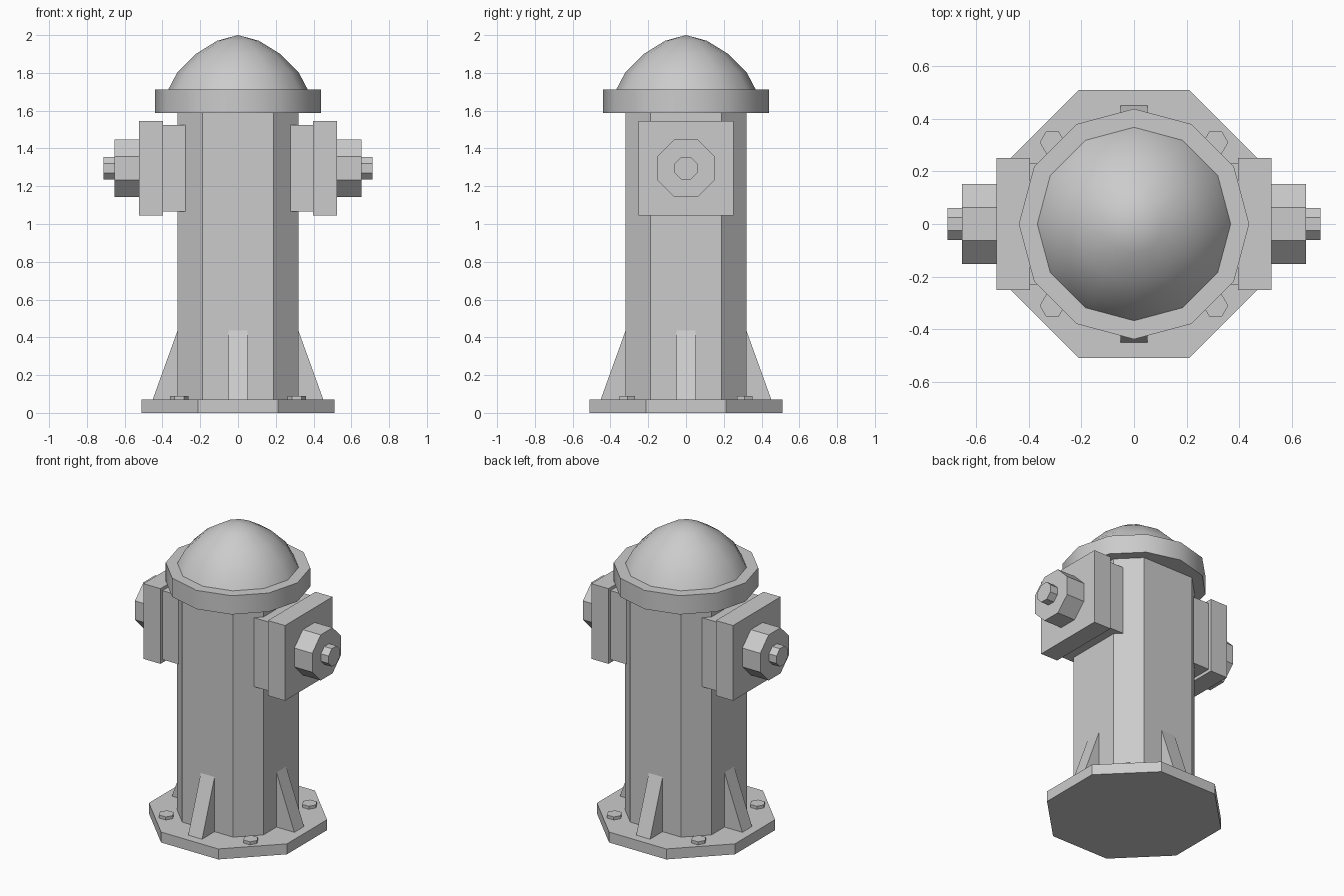
import bpy, bmesh
from math import cos, sin, pi, radians
from mathutils import Matrix

if "Cube" in bpy.data.objects:
    bpy.data.objects.remove(bpy.data.objects["Cube"])


def finish(name, bm, matrix=None):
    bmesh.ops.remove_doubles(bm, verts=bm.verts, dist=1e-5)
    if matrix:
        bm.transform(matrix)
    bmesh.ops.recalc_face_normals(bm, faces=bm.faces)
    mesh = bpy.data.meshes.new(name)
    bm.to_mesh(mesh)
    bm.free()
    ob = bpy.data.objects.new(name, mesh)
    bpy.context.collection.objects.link(ob)
    return ob


def prism(name, points, z0, z1, matrix=None):
    """Extrude a flat outline from z0 to z1, then place it."""
    bm = bmesh.new()
    face = bm.faces.new([bm.verts.new((x, y, z0)) for x, y in points])
    top = bmesh.ops.extrude_face_region(bm, geom=[face])["geom"]
    bmesh.ops.translate(bm, vec=(0, 0, z1 - z0),
                        verts=[v for v in top if isinstance(v, bmesh.types.BMVert)])
    return finish(name, bm, matrix)


def ngon(n, r, start=0.0, cx=0.0, cy=0.0):
    return [(cx + r * cos(start + i * 2 * pi / n),
             cy + r * sin(start + i * 2 * pi / n)) for i in range(n)]


def rect(a, b):
    return [(-a, -b), (a, -b), (a, b), (-a, b)]


def smooth(ob):
    bpy.ops.object.select_all(action='DESELECT')
    ob.select_set(True)
    bpy.context.view_layer.objects.active = ob
    bpy.ops.object.shade_smooth_by_angle(angle=radians(40))


# Base plate and chamfered square barrel
prism("base_plate", ngon(8, 0.51 / cos(pi / 8), pi / 8), 0, 0.07)
a, b = 0.32, 0.188
prism("barrel", [(a, -b), (a, b), (b, a), (-b, a), (-a, b), (-a, -b), (-b, -a), (b, -a)],
      0.07, 1.59)

# Cap rim
smooth(prism("cap_rim", ngon(12, 0.439), 1.588, 1.713))

# Dome: stacked rings closed at the crown
bm = bmesh.new()
rings = [[bm.verts.new((x, y, z)) for x, y in ngon(12, r)]
         for r, z in [(0.37, 1.71), (0.32, 1.805), (0.222, 1.901), (0.111, 1.97)]]
crown = bm.verts.new((0, 0, 2.0))
bm.faces.new(rings[0])
for i in range(12):
    j = (i + 1) % 12
    for lo, hi in zip(rings, rings[1:]):
        bm.faces.new((lo[i], lo[j], hi[j], hi[i]))
    bm.faces.new((rings[-1][i], rings[-1][j], crown))
smooth(finish("dome", bm))

# Side outlets: extruded outward along +x and -x
for side, angle in (("right", 0), ("left", pi)):
    spin = Matrix.Rotation(angle, 4, 'Z')
    outward = (spin @ Matrix.Translation((0, 0, 1.295))
               @ Matrix.Rotation(pi / 2, 4, 'Y'))
    prism(side + "_outlet_neck", rect(0.23, 0.23), 0.26, 0.397, outward)
    prism(side + "_outlet_block", rect(0.251, 0.251), 0.397, 0.523, outward)
    prism(side + "_outlet_cap", ngon(8, 0.152 / cos(pi / 8), pi / 8), 0.523, 0.655, outward)
    prism(side + "_outlet_nut", ngon(8, 0.06 / cos(pi / 8), pi / 8), 0.655, 0.711, outward)

# Four wedge braces and four hex bolts
for i in range(4):
    spin = Matrix.Rotation(i * pi / 2, 4, 'Z')
    prism(f"brace_{i + 1}", [(0.30, 0.07), (0.452, 0.07), (0.32, 0.435), (0.30, 0.435)],
          -0.051, 0.051, spin @ Matrix.Rotation(pi / 2, 4, 'X'))
    sx, sy = (-1 if i % 2 else 1), (-1 if i > 1 else 1)
    prism(f"bolt_{i + 1}", ngon(6, 0.048, 0, sx * 0.311, sy * 0.311), 0.07, 0.09)
